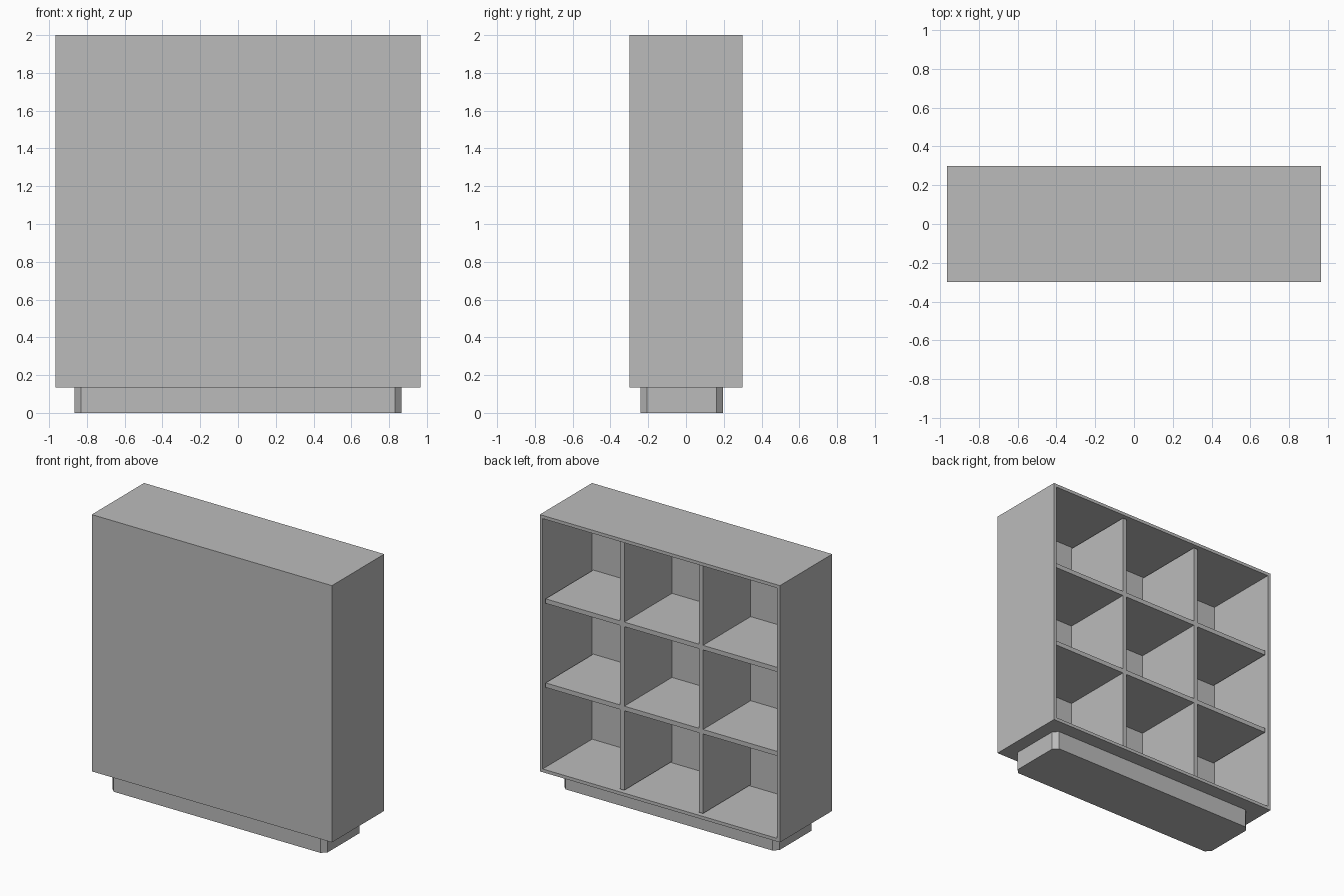
import bpy
import bmesh

default = bpy.data.objects.get("Cube")
if default:
    bpy.data.objects.remove(default, do_unlink=True)

# One plain grey finish for the whole cabinet
grey = bpy.data.materials.new("matte grey")
grey.use_nodes = True
colour = (0.5, 0.5, 0.5, 1)
grey.diffuse_color = colour
grey.node_tree.nodes["Principled BSDF"].inputs["Base Color"].default_value = colour


def box(name, low, high):
    """Add a box spanning two opposite corners."""
    bm = bmesh.new()
    bmesh.ops.create_cube(bm, size=1)
    for v in bm.verts:
        v.co = [lo if c < 0 else hi for c, lo, hi in zip(v.co, low, high)]
    mesh = bpy.data.meshes.new(name)
    bm.to_mesh(mesh)
    bm.free()
    mesh.materials.append(grey)
    obj = bpy.data.objects.new(name, mesh)
    bpy.context.collection.objects.link(obj)
    return obj


W, D = 0.965, 0.3           # half width and half depth
BASE, TOP = 0.135, 2.0      # cabinet body heights
T = 0.033                   # board thickness
RECESS = 0.02               # inner boards sit behind the open edge

# Outer shell: an open-backed case with the open side facing +y,
# hollowed by pushing an inset of the open face inward
case = box("case", (-W, -D, BASE), (W, D, TOP))
bm = bmesh.new()
bm.from_mesh(case.data)
opening = max(bm.faces, key=lambda f: f.calc_center_median().y)
bmesh.ops.inset_region(bm, faces=[opening], thickness=T)
inner = bmesh.ops.extrude_discrete_faces(bm, faces=[opening])["faces"][0]
for v in inner.verts:
    v.co.y = -D + T
bm.to_mesh(case.data)
bm.free()

# Upright dividers and shelves making a three by three grid
inner_w, inner_h = 2 * (W - T), TOP - BASE - 2 * T
cell_w = (inner_w - 2 * T) / 3
cell_h = (inner_h - 2 * T) / 3
for i in (1, 2):
    x = -W + T + i * cell_w + (i - 1) * T
    box(f"divider_{i}", (x, -D + T, BASE + T), (x + T, D - RECESS, TOP - T))
    z = BASE + T + i * cell_h + (i - 1) * T
    for j in range(3):
        left = -W + T + j * (cell_w + T)
        box(f"shelf_{i}_{j + 1}", (left, -D + T, z),
            (left + cell_w, D - RECESS, z + T))

# Recessed plinth with chamfered upright corners
plinth = box("plinth", (-0.865, -0.24, 0), (0.865, 0.195, BASE))
bm = bmesh.new()
bm.from_mesh(plinth.data)
uprights = [e for e in bm.edges
            if abs(e.verts[0].co.z - e.verts[1].co.z) > BASE / 2]
bmesh.ops.bevel(bm, geom=uprights, offset=0.034, segments=1, affect='EDGES')
bm.to_mesh(plinth.data)
bm.free()
